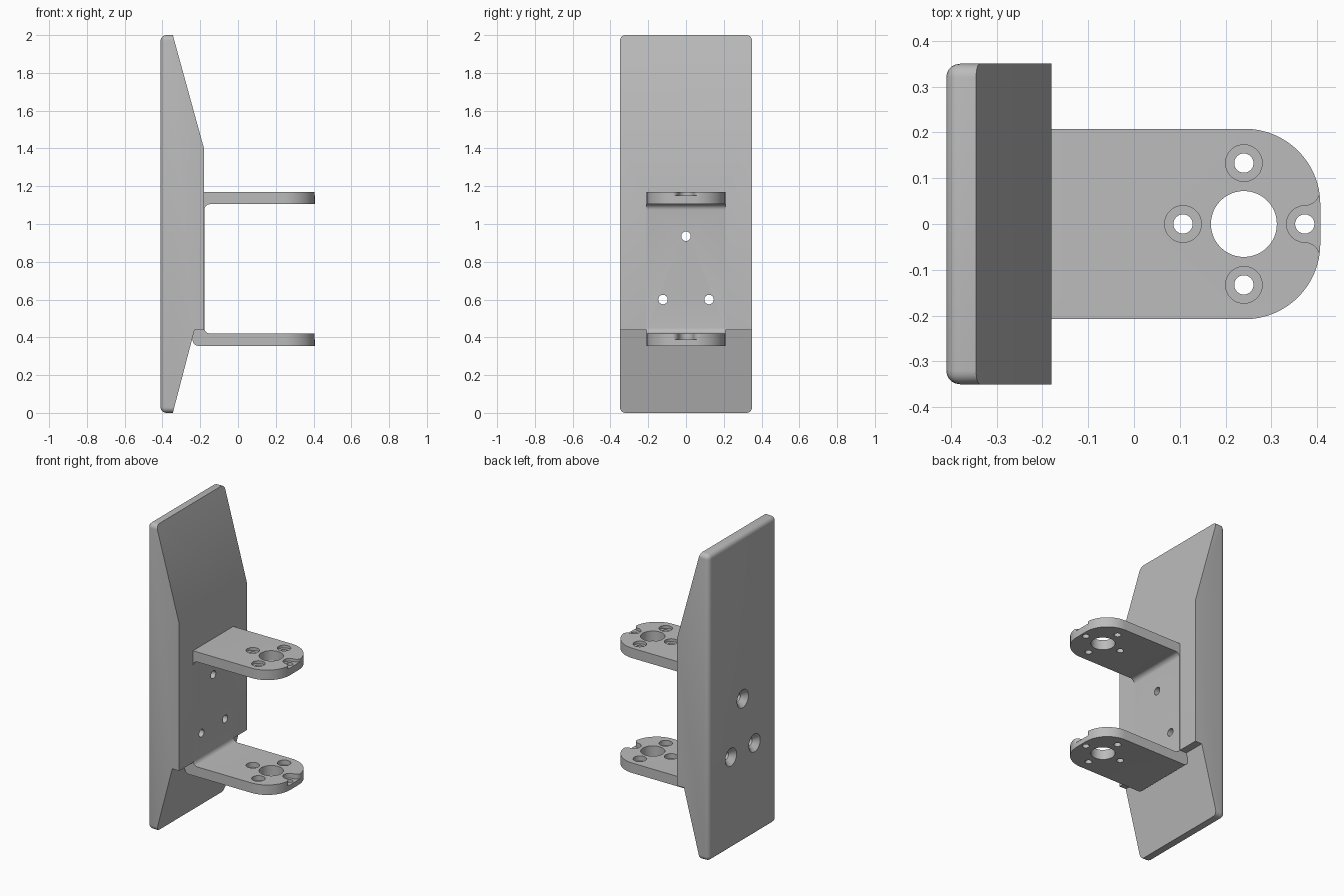
import bpy, bmesh
from math import sin, cos, pi, radians
from mathutils import Matrix

cube = bpy.data.objects.get("Cube")
if cube:
    bpy.data.objects.remove(cube)

grey = bpy.data.materials.new("plain grey")
grey.use_nodes = True
colour = (0.5, 0.5, 0.5, 1)
grey.diffuse_color = colour
grey.node_tree.nodes["Principled BSDF"].inputs["Base Color"].default_value = colour


def prism(points, vector):
    """Extrude a closed outline along a vector."""
    bm = bmesh.new()
    face = bm.faces.new([bm.verts.new(p) for p in points])
    new = bmesh.ops.extrude_face_region(bm, geom=[face])["geom"]
    bmesh.ops.translate(bm, vec=vector, verts=[v for v in new if isinstance(v, bmesh.types.BMVert)])
    bmesh.ops.recalc_face_normals(bm, faces=bm.faces)
    return bm


def round_edges(bm, rule, radius, segments):
    edges = [e for e in bm.edges if rule(*(v.co for v in e.verts))]
    bmesh.ops.bevel(bm, geom=edges, offset=radius, segments=segments,
                    profile=0.5, affect='EDGES', clamp_overlap=False)


def cylinder(r1, r2, start, end, axis, u, v):
    """Cylinder or cone along z (u=x, v=y) or along x (u=y, v=z)."""
    bm = bmesh.new()
    mid = (start + end) / 2
    turn = Matrix.Rotation(pi / 2, 4, 'Y') if axis == 'X' else Matrix()
    place = Matrix.Translation((mid, u, v) if axis == 'X' else (u, v, mid))
    bmesh.ops.create_cone(bm, cap_ends=True, segments=48, radius1=r1, radius2=r2,
                          depth=end - start, matrix=place @ turn)
    return bm


def make(name, bm):
    mesh = bpy.data.meshes.new(name)
    bm.to_mesh(mesh)
    bm.free()
    obj = bpy.data.objects.new(name, mesh)
    bpy.context.collection.objects.link(obj)
    mesh.materials.append(grey)
    return obj


def cut(obj, bm):
    cutter = make("cutter", bm)
    cutter.hide_render = True
    mod = obj.modifiers.new("cut", 'BOOLEAN')
    mod.operation = 'DIFFERENCE'
    mod.solver = 'EXACT'
    mod.object = cutter
    bpy.context.view_layer.objects.active = obj
    bpy.ops.object.modifier_apply(modifier=mod.name)
    bpy.data.objects.remove(cutter)


# Tapered backing block with a step near the bottom
BACK, FRONT, HALF = -0.41, -0.18, 0.35
profile = [(BACK, 0), (-0.345, 0), (-0.23, 0.44), (FRONT, 0.44),
           (FRONT, 1.4), (-0.345, 2), (BACK, 2)]
bm = prism([(x, -HALF, z) for x, z in profile], (0, 2 * HALF, 0))
round_edges(bm, lambda a, b: (max(a.x, b.x) < BACK + 0.01)
            or (abs(a.x - b.x) > 0.01 and a.z == b.z and a.z in (0, 2)), 0.03, 5)
block = make("backing_block", bm)

# U-shaped bracket with rounded arm ends and folds
TIP, WIDE, INNER, OUTER = 0.407, 0.208, -0.178, -0.24
profile = [(TIP, 0.355), (TIP, 0.42), (INNER, 0.42), (INNER, 1.105),
           (TIP, 1.105), (TIP, 1.17), (OUTER, 1.17), (OUTER, 0.355)]
bm = prism([(x, -WIDE, z) for x, z in profile], (0, 2 * WIDE, 0))
round_edges(bm, lambda a, b: min(a.x, b.x) > TIP - 0.01 and abs(a.z - b.z) > 0.01, 0.165, 16)
round_edges(bm, lambda a, b: max(a.x, b.x) < INNER + 0.01 and abs(a.y - b.y) > 0.1, 0.03, 6)
bracket = make("bracket", bm)

# Arm holes: large centre, four screw holes with recesses, one open to the tip
MID, RING = 0.24, 0.133
cut(bracket, cylinder(0.072, 0.072, 0.2, 1.3, 'Z', MID, 0))
for i in range(4):
    x, y = MID + RING * cos(i * pi / 2), RING * sin(i * pi / 2)
    cut(bracket, cylinder(0.021, 0.021, 0.2, 1.3, 'Z', x, y))
    for floor, top in ((0.388, 0.45), (1.152, 1.2)):
        if i:
            cut(bracket, cylinder(0.04, 0.04, floor, top, 'Z', x, y))
            continue
        steps = range(13)
        bowl = [(x + 0.04 * cos(a), 0.04 * sin(a)) for a in (pi / 2 + pi * s / 12 for s in steps)]
        flare = [(x + 0.034 * sin(a), -0.075 + 0.035 * cos(a)) for a in (pi / 24 * s for s in steps[1:])]
        mouth = [(0.45, flare[-1][1]), (0.45, -flare[-1][1])]
        outline = bowl + flare + mouth + [(p, -q) for p, q in reversed(flare)]
        cut(bracket, prism([(p, q, floor) for p, q in outline], (0, 0, top - floor)))

# Countersunk mounting holes through the block and the bracket wall
for y, z in ((0, 0.935), (-0.122, 0.6), (0.122, 0.6)):
    for part in (block, bracket):
        cut(part, cylinder(0.025, 0.025, -0.5, -0.1, 'X', y, z))
    cut(block, cylinder(0.068, 0.025, BACK - 0.01, BACK + 0.035, 'X', y, z))

# Smooth the rounded surfaces, keep edges sharp
bpy.ops.object.select_all(action='DESELECT')
for part in (block, bracket):
    part.select_set(True)
bpy.context.view_layer.objects.active = block
bpy.ops.object.shade_smooth_by_angle(angle=radians(30))
